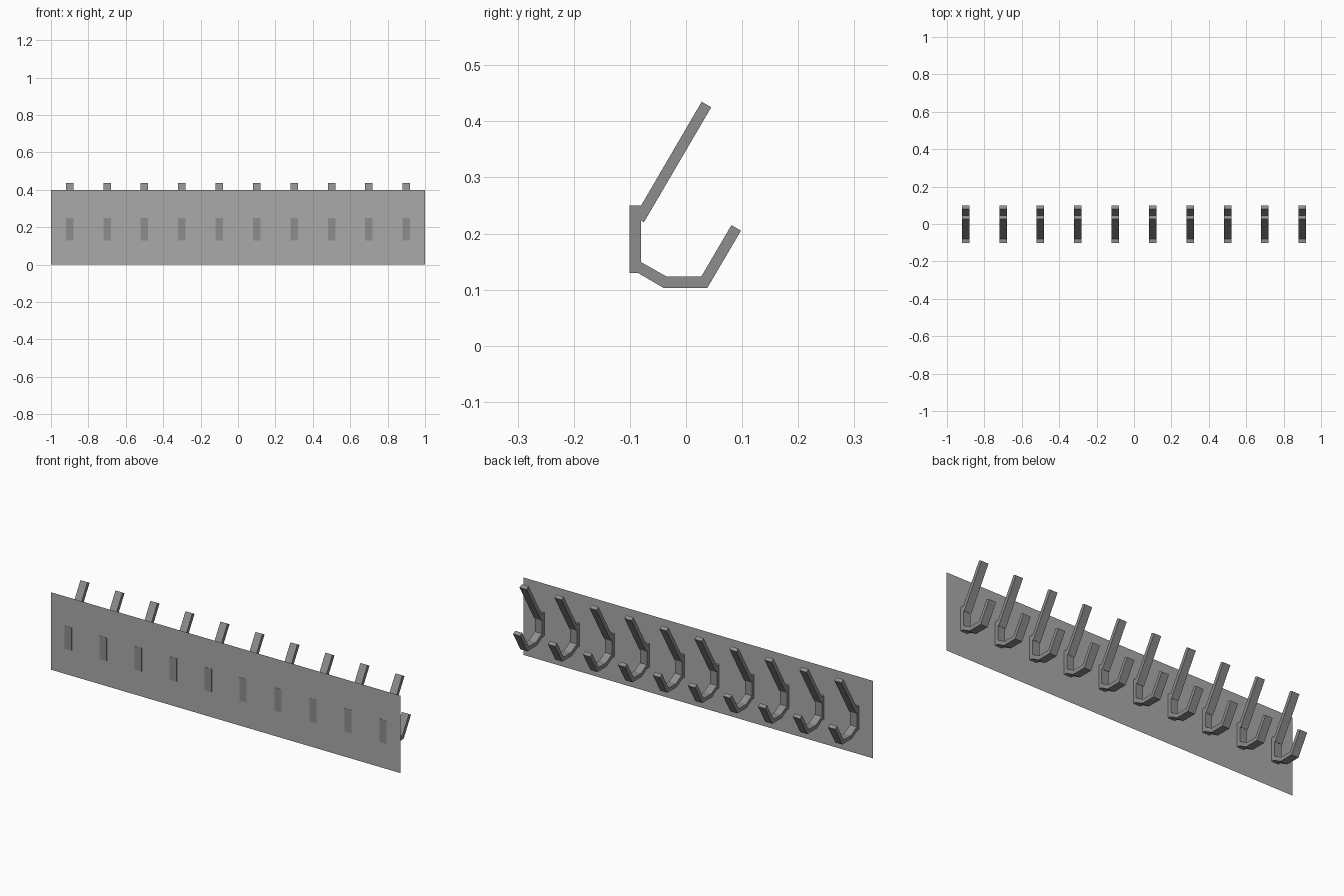
import bpy, bmesh

if "Cube" in bpy.data.objects:
    bpy.data.objects.remove(bpy.data.objects["Cube"])

HALF_W = 0.02

# Side outline of one coat hook as (y, z); its back shows through the board
PROFILE = [
    (-0.101, 0.25), (-0.101, 0.13), (-0.086, 0.13), (-0.04, 0.103),
    (0.038, 0.103), (0.098, 0.205), (0.081, 0.215), (0.027, 0.123),
    (-0.034, 0.123), (-0.08, 0.149), (-0.08, 0.223), (-0.075, 0.22),
    (0.045, 0.425), (0.028, 0.435), (-0.08, 0.25),
]


def finish(bm, name, grey):
    mesh = bpy.data.meshes.new(name)
    bm.to_mesh(mesh)
    bm.free()
    mat = bpy.data.materials.new(name + "_grey")
    mat.diffuse_color = (grey, grey, grey, 1)
    mat.use_nodes = True
    mat.node_tree.nodes["Principled BSDF"].inputs["Base Color"].default_value = mat.diffuse_color
    mesh.materials.append(mat)
    obj = bpy.data.objects.new(name, mesh)
    bpy.context.collection.objects.link(obj)
    return obj


# Back board: a single thin sheet
bm = bmesh.new()
corners = [(-1, 0), (1, 0), (1, 0.4), (-1, 0.4)]
bm.faces.new([bm.verts.new((x, -0.1, z)) for x, z in corners])
finish(bm, "back_board", 0.40)

# Hook: outline extruded across its width
bm = bmesh.new()
face = bm.faces.new([bm.verts.new((-HALF_W, y, z)) for y, z in PROFILE])
ext = bmesh.ops.extrude_face_region(bm, geom=[face], use_keep_orig=True)
moved = [v for v in ext["geom"] if isinstance(v, bmesh.types.BMVert)]
bmesh.ops.translate(bm, verts=moved, vec=(2 * HALF_W, 0, 0))
bmesh.ops.recalc_face_normals(bm, faces=bm.faces)
hook = finish(bm, "hook_1", 0.27)
hook.location.x = -0.9

# Row of ten hooks
for i in range(1, 10):
    copy = bpy.data.objects.new(f"hook_{i + 1}", hook.data)
    copy.location.x = -0.9 + 0.2 * i
    bpy.context.collection.objects.link(copy)
